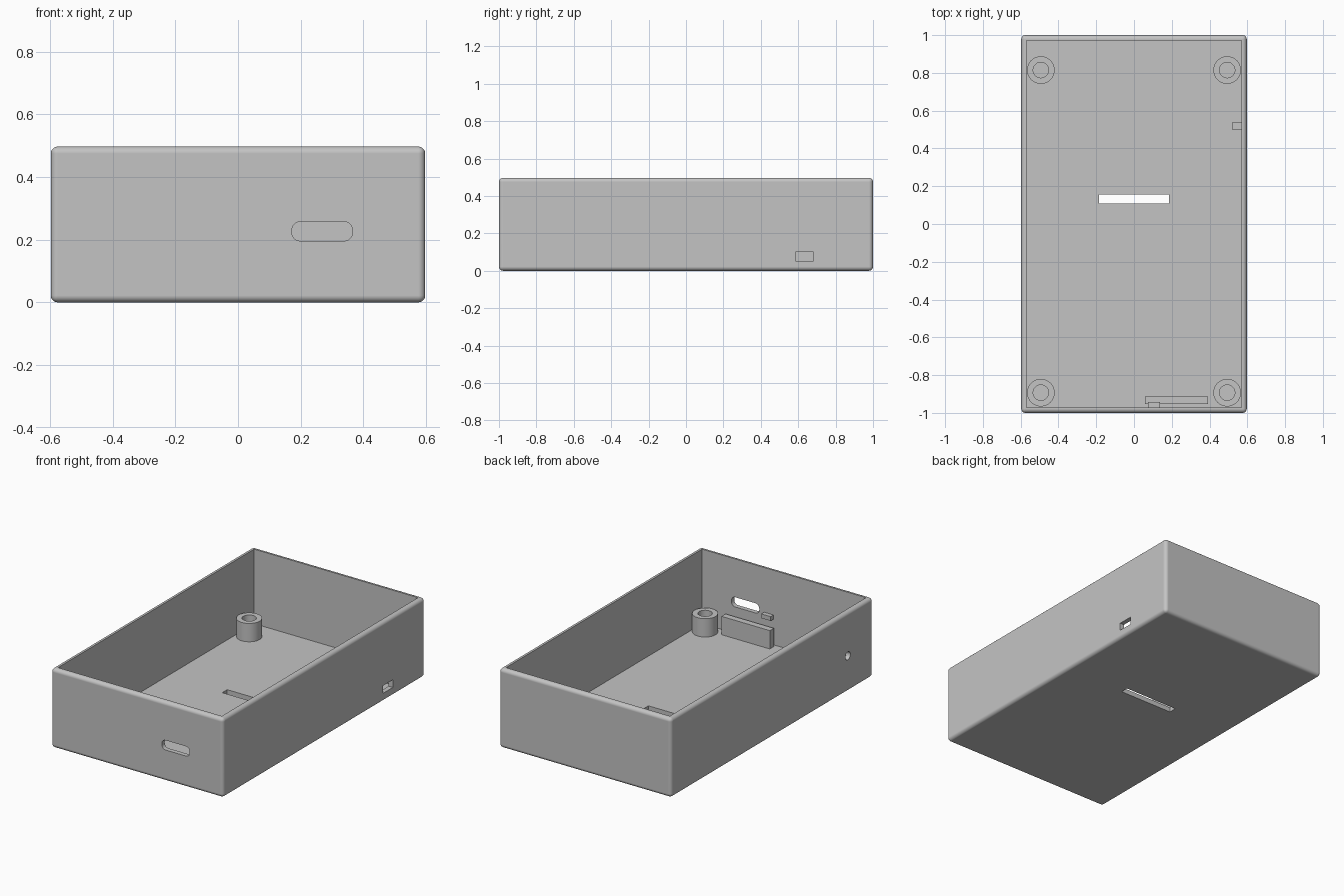
import bpy, bmesh, math
from mathutils import Matrix, Vector

old = bpy.data.objects.get("Cube")
if old:
    bpy.data.objects.remove(old, do_unlink=True)

GREY = (0.55, 0.55, 0.55, 1)
mat = bpy.data.materials.new("plain grey")
mat.use_nodes = True
mat.diffuse_color = GREY
mat.node_tree.nodes["Principled BSDF"].inputs["Base Color"].default_value = GREY

W, L, H, WALL = 0.597, 1.0, 0.497, 0.029   # half width, half length, height
FLOOR = 0.03


def finish(bm, name):
    mesh = bpy.data.meshes.new(name)
    bmesh.ops.recalc_face_normals(bm, faces=bm.faces)
    bm.to_mesh(mesh)
    bm.free()
    mesh.materials.append(mat)
    obj = bpy.data.objects.new(name, mesh)
    bpy.context.collection.objects.link(obj)
    return obj


def box(name, lo, hi, radius=0, axis=None, segments=5):
    """Box between two corners; rounds all edges, or those along one axis."""
    lo, hi = Vector(lo), Vector(hi)
    bm = bmesh.new()
    bmesh.ops.create_cube(bm, size=1)
    bmesh.ops.scale(bm, vec=hi - lo, verts=bm.verts)
    bmesh.ops.translate(bm, vec=(lo + hi) / 2, verts=bm.verts)
    if radius:
        edges = [e for e in bm.edges if axis is None or
                 abs((e.verts[0].co - e.verts[1].co).normalized()[axis]) > 0.9]
        bmesh.ops.bevel(bm, geom=edges, offset=radius, segments=segments,
                        profile=0.5, affect='EDGES')
    return finish(bm, name)


def cylinder(name, centre, radius, depth, turn=Matrix()):
    bm = bmesh.new()
    bmesh.ops.create_cone(bm, cap_ends=True, segments=40, radius1=radius,
                          radius2=radius, depth=depth,
                          matrix=Matrix.Translation(centre) @ turn)
    return finish(bm, name)


def select(obj):
    bpy.ops.object.select_all(action='DESELECT')
    obj.select_set(True)
    bpy.context.view_layer.objects.active = obj


def cut(obj, *cutters):
    select(obj)
    for c in cutters:
        c.hide_render = True
        mod = obj.modifiers.new("cut", 'BOOLEAN')
        mod.operation, mod.solver, mod.object = 'DIFFERENCE', 'EXACT', c
        bpy.ops.object.modifier_apply(modifier=mod.name)
        bpy.data.objects.remove(c, do_unlink=True)


def smooth(obj):
    select(obj)
    bpy.ops.object.shade_smooth_by_angle(angle=math.radians(30))
    mod = obj.modifiers.new("even shading", 'WEIGHTED_NORMAL')
    mod.keep_sharp = True


# Open tray with rounded outer edges, hollowed and pierced
case = box("case_shell", (-W, -L, 0), (W, L, H), 0.022)
cut(case,
    box("hollow", (-W + WALL, -L + WALL, FLOOR), (W - WALL, L - WALL, 1)),
    box("floor_slot", (-0.185, 0.108, -0.1), (0.185, 0.157, 0.1)),
    box("front_port", (0.172, -1.1, 0.196), (0.365, -0.9, 0.257), 0.026, 1),
    box("side_switch_hole", (0.5, 0.585, 0.053), (0.7, 0.681, 0.101)),
    cylinder("side_round_hole", (-W, -0.75, 0.225), 0.025, 0.2,
             Matrix.Rotation(math.pi / 2, 4, 'Y')))
smooth(case)

# Four hollow screw posts
for y, end in ((-0.893, "front"), (0.815, "back")):
    for x, side in ((-0.493, "right"), (0.493, "left")):
        post = cylinder(f"{end}_{side}_post", (x, y, 0.085), 0.073, 0.12)
        cut(post, cylinder("bore", (x, y, 0.13), 0.041, 0.2))
        smooth(post)

# Board rest, latch on the front wall, stop beside the switch hole
box("board_rest", (0.058, -0.953, 0.025), (0.393, -0.913, 0.145))
box("wall_latch", (0.073, -0.98, 0.19), (0.138, -0.943, 0.217))
box("switch_stop", (0.522, 0.497, 0.025), (0.575, 0.541, 0.105))
